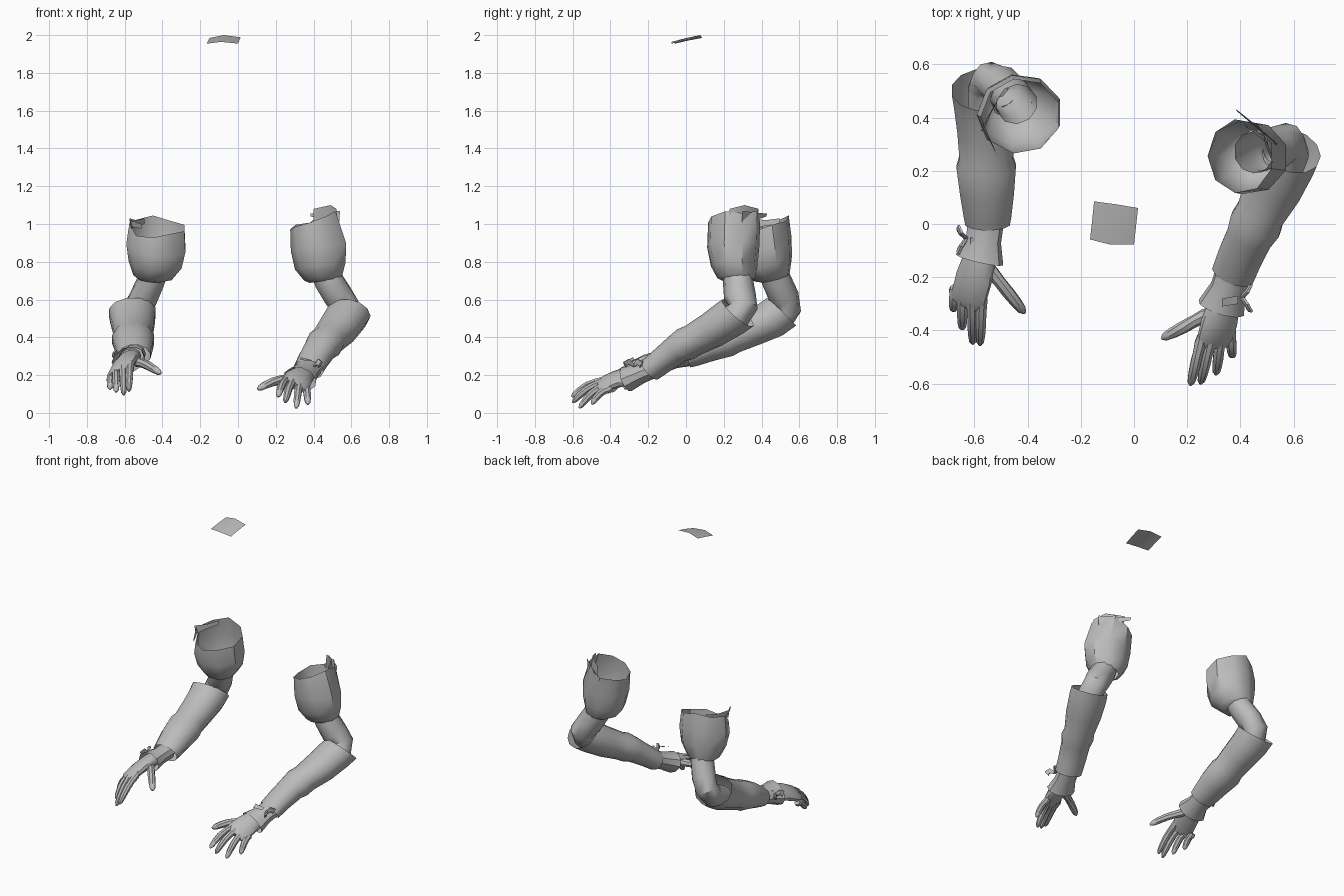
import bpy, bmesh, math
from mathutils import Vector

grey = bpy.data.materials.new("plain_grey")
grey.diffuse_color = (0.5, 0.5, 0.5, 1)


def finish(name, bm, angle=40):
    bmesh.ops.recalc_face_normals(bm, faces=bm.faces)
    me = bpy.data.meshes.new(name)
    bm.to_mesh(me)
    bm.free()
    me.materials.append(grey)
    ob = bpy.data.objects.new(name, me)
    bpy.context.collection.objects.link(ob)
    bpy.ops.object.select_all(action='DESELECT')
    ob.select_set(True)
    bpy.context.view_layer.objects.active = ob
    bpy.ops.object.shade_smooth_by_angle(angle=math.radians(angle))
    return ob


def loft(name, rings, sides=10, side=(1, 0, 0), normals={}, cap=False, rim=None):
    """Tube through rings (x, y, z, half width, half depth)."""
    bm = bmesh.new()
    pts = [Vector(r[:3]) for r in rings]
    loops = []
    for i, r in enumerate(rings):
        n = pts[min(i + 1, len(pts) - 1)] - pts[max(i - 1, 0)]
        n = Vector(normals.get(i, n)).normalized()
        u = Vector(side)
        u = (u - n * u.dot(n)).normalized()
        v = n.cross(u)
        loop = []
        for k in range(sides):
            a = math.tau * (k + 0.5) / sides
            p = pts[i] + u * r[3] * math.cos(a) + v * r[-1] * math.sin(a)
            if rim and i == len(rings) - 1:
                p.z += rim[k % len(rim)]
            loop.append(bm.verts.new(p))
        loops.append(loop)
    for a, b in zip(loops, loops[1:]):
        for k in range(sides):
            m = (k + 1) % sides
            bm.faces.new((a[k], a[m], b[m], b[k]))
    if cap:
        bm.faces.new(loops[0])
        bm.faces.new(loops[-1])
    return finish(name, bm)


def sheet(name, rows):
    """Thin sheet through rows of points."""
    bm = bmesh.new()
    vs = [[bm.verts.new(p) for p in row] for row in rows]
    for a, b in zip(vs, vs[1:]):
        for k in range(len(a) - 1):
            bm.faces.new((a[k], a[k + 1], b[k + 1], b[k]))
    return finish(name, bm)


def finger(name, base, tip, r=0.021, lift=0.018):
    """Tapered digit with a raised middle joint and a rounded tip."""
    a, b = Vector(base), Vector(tip)
    rings = []
    for t, s in ((-.15, .9), (0, 1.1), (.25, .98), (.5, 1), (.75, .9), (.92, .7), (1, .25)):
        p = a.lerp(b, t)
        p.z += lift * math.sin(math.pi * max(t, 0))
        rings.append((*p, r * s, r * s))
    loft(name, rings, 8, cap=True)


# ---- Arm on the -x side ----
loft("left_upper_sleeve", [
    (-.46, .47, .71, .08, .08), (-.45, .455, .72, .105, .1), (-.435, .43, .79, .145, .14),
    (-.43, .415, .88, .162, .155), (-.425, .405, .985, .15, .15)], 9,
    normals={0: (.1, -.25, 1), 1: (.1, -.25, 1), 2: (.1, -.3, 1), 3: (.1, -.35, 1), 4: (.05, -.35, 1)},
    rim=(0, -.01, .01, .0, .015, -.02, -.01, .01, 0))
loft("left_upper_arm", [
    (-.44, .45, .78, .08, .08), (-.46, .48, .70, .074, .078), (-.50, .52, .61, .076, .08),
    (-.535, .54, .55, .078, .07), (-.55, .50, .495, .075, .075), (-.555, .40, .455, .07, .065)], 10)
loft("left_forearm_sleeve", [
    (-.56, .505, .535, .128, .11), (-.558, .45, .495, .122, .108), (-.555, .35, .45, .112, .1),
    (-.555, .25, .405, .104, .093), (-.555, .215, .39, .115, .098), (-.552, .12, .355, .105, .087),
    (-.55, .03, .312, .092, .072), (-.55, .0, .30, .086, .066)], 12,
    normals={0: (.05, -1, -1.05), 1: (0, -1, -.7)})
loft("left_glove_cuff", [
    (-.555, .02, .305, .07, .055), (-.565, -.06, .292, .068, .055), (-.58, -.135, .28, .094, .068)], 10,
    side=(.13, -.03, .05))
loft("left_palm", [
    (-.565, -.05, .295, .055, .045), (-.58, -.13, .285, .065, .043), (-.60, -.2, .265, .073, .038),
    (-.622, -.28, .23, .072, .03), (-.628, -.305, .215, .06, .018)], 12, side=(.13, -.03, .06), cap=True)
for nm, base, tip in (
        ("index", (-.572, -.29, .245), (-.578, -.455, .115)),
        ("middle", (-.608, -.30, .232), (-.605, -.45, .095)),
        ("ring", (-.645, -.285, .212), (-.645, -.395, .11)),
        ("little", (-.673, -.25, .19), (-.678, -.325, .125))):
    finger("left_%s_finger" % nm, base, tip)
finger("left_thumb", (-.535, -.18, .27), (-.41, -.335, .208), .024, .01)

# ---- Arm on the +x side ----
loft("right_upper_sleeve", [
    (.46, .275, .70, .08, .08), (.455, .265, .715, .105, .1), (.44, .255, .78, .14, .125),
    (.43, .25, .88, .152, .14), (.40, .255, 1.01, .125, .14)], 9,
    normals={i: (-.15, 0, 1) for i in range(5)},
    rim=(.03, .05, .0, .0, -.02, -.01, 0, .02, .04))
loft("right_upper_arm", [
    (.45, .27, .78, .08, .08), (.48, .275, .70, .08, .08), (.53, .285, .62, .08, .085),
    (.57, .305, .56, .077, .075), (.58, .27, .51, .08, .075), (.55, .18, .465, .075, .07)], 10)
loft("right_forearm_sleeve", [
    (.59, .275, .53, .115, .108), (.57, .235, .502, .118, .105), (.525, .14, .44, .112, .097),
    (.475, .04, .385, .095, .087), (.457, .0, .365, .102, .09), (.435, -.045, .338, .09, .08),
    (.40, -.12, .282, .087, .07), (.372, -.19, .228, .084, .064)], 12, side=(1, -.4, 0),
    normals={0: (-.35, -1, -1.15), 1: (-.35, -1, -.8)})
loft("right_glove_cuff", [
    (.378, -.17, .24, .07, .055), (.355, -.24, .21, .069, .055), (.328, -.315, .178, .092, .068)], 10,
    side=(.15, -.03, -.03))
loft("right_palm", [
    (.36, -.22, .215, .055, .045), (.338, -.30, .195, .064, .044), (.32, -.37, .178, .074, .038),
    (.305, -.43, .155, .075, .03), (.298, -.46, .142, .06, .018)], 12, side=(.15, .05, -.05), cap=True)
for nm, base, tip in (
        ("index", (.25, -.445, .168), (.212, -.605, .085)),
        ("middle", (.285, -.45, .158), (.25, -.60, .055)),
        ("ring", (.325, -.435, .143), (.308, -.565, .025)),
        ("little", (.362, -.41, .125), (.37, -.50, .045))):
    finger("right_%s_finger" % nm, base, tip)
finger("right_thumb", (.265, -.345, .18), (.105, -.43, .125), .024, .012)

# ---- Ribbon loops tied on the outside of each cuff ----
for nm, (x, y, z), d in (("left", (-.645, -.06, .30), -1), ("right", (.42, -.28, .25), 1)):
    for i, s in enumerate((-1, 1)):
        loft("%s_ribbon_loop_%d" % (nm, i), [
            (x - d * .015, y + .005, z, .008, .008),
            (x + d * .005, y + s * .025, z + .02, .018, .009),
            (x + d * .015, y + s * .045, z + .005, .02, .008)], 6, side=(.3, .1, 1), cap=True)
    sheet("%s_ribbon_band" % nm, [
        [(x - d * .03, y - .02, z + .025), (x - d * .09, y - .03, z + .03)],
        [(x - d * .03, y + .01, z + .03), (x - d * .09, y, z + .045)]])

# ---- Loose strips at the sleeve rims ----
sheet("left_rim_strip_back", [
    [(-.575, .35, 1.03), (-.54, .42, 1.02), (-.495, .495, 1.03)],
    [(-.565, .35, .975), (-.535, .42, .99), (-.495, .495, 1.0)]])
sheet("left_rim_strip_front", [
    [(-.575, .375, 1.02), (-.51, .25, 1.0)], [(-.565, .375, .985), (-.51, .25, .975)]])
sheet("right_rim_strip", [
    [(.385, .43, 1.055), (.46, .37, 1.06), (.54, .30, 1.07)],
    [(.385, .425, 1.04), (.455, .365, 1.02), (.535, .295, 1.0)]])
sheet("right_rim_flap", [
    [(.40, .385, 1.08), (.49, .31, 1.10), (.52, .23, 1.08)],
    [(.40, .375, 1.0), (.49, .33, 1.0), (.53, .23, .98)]])

# ---- Small curved plate floating on top ----
sheet("top_plate", [
    [(-.15, .085, 1.985), (-.075, .075, 2.0), (.015, .06, 1.988)],
    [(-.157, .015, 1.972), (-.08, .003, 1.985), (.008, -.005, 1.974)],
    [(-.165, -.058, 1.955), (-.09, -.077, 1.964), (0, -.077, 1.955)]])
